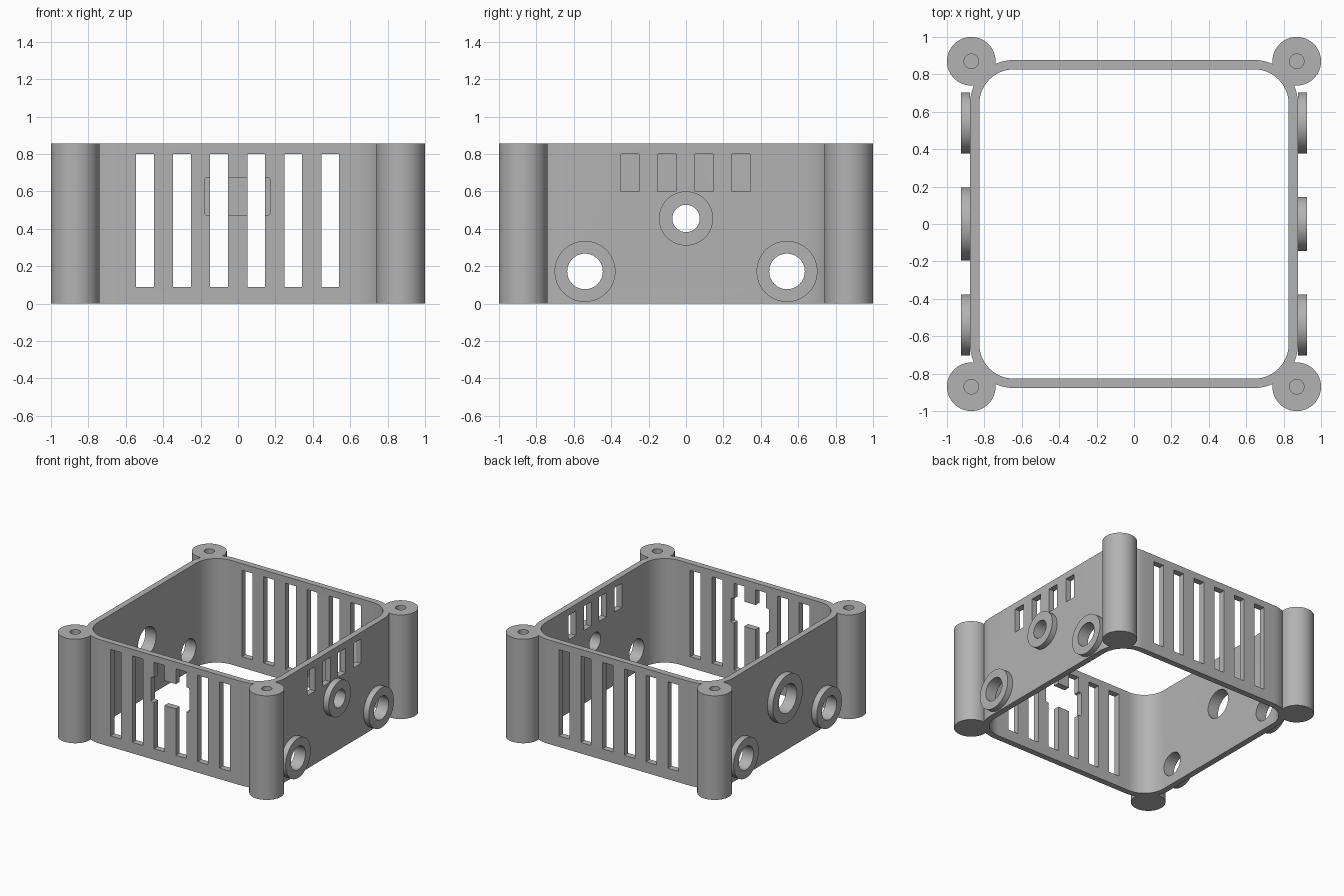
import bpy, bmesh, math
from mathutils import Matrix, Vector

if "Cube" in bpy.data.objects:
    bpy.data.objects.remove(bpy.data.objects["Cube"], do_unlink=True)

HEIGHT, OUTER, WALL = 0.855, 0.877, 0.05
POST, POST_R = 0.87, 0.13

grey = bpy.data.materials.new("plain grey")
grey.use_nodes = True
colour = (0.45, 0.45, 0.45, 1)
grey.diffuse_color = colour
grey.node_tree.nodes["Principled BSDF"].inputs["Base Color"].default_value = colour


def make_object(name, bm):
    bmesh.ops.recalc_face_normals(bm, faces=bm.faces)
    mesh = bpy.data.meshes.new(name)
    bm.to_mesh(mesh)
    bm.free()
    mesh.materials.append(grey)
    obj = bpy.data.objects.new(name, mesh)
    bpy.context.collection.objects.link(obj)
    return obj


def rounded_square(half, radius, steps=16):
    c = half - radius
    points = []
    for quarter, (sx, sy) in enumerate([(1, 1), (-1, 1), (-1, -1), (1, -1)]):
        for i in range(steps + 1):
            a = (quarter + i / steps) * math.pi / 2
            points.append((sx * c + radius * math.cos(a), sy * c + radius * math.sin(a)))
    return points


def add_prism(bm, points, z0, z1):
    low = [bm.verts.new((x, y, z0)) for x, y in points]
    high = [bm.verts.new((x, y, z1)) for x, y in points]
    bm.faces.new(low[::-1])
    bm.faces.new(high)
    for i in range(len(points)):
        j = (i + 1) % len(points)
        bm.faces.new((low[i], low[j], high[j], high[i]))


def prism(name, points, z0, z1):
    bm = bmesh.new()
    add_prism(bm, points, z0, z1)
    return make_object(name, bm)


def box(name, centre, size):
    bm = bmesh.new()
    bmesh.ops.create_cube(bm, size=1, matrix=Matrix.Translation(centre) @ Matrix.Diagonal((*size, 1)))
    return make_object(name, bm)


def cylinder(name, centre, radius, depth, axis="Z"):
    turn = Matrix.Rotation(math.pi / 2, 4, "Y") if axis == "X" else Matrix()
    bm = bmesh.new()
    bmesh.ops.create_cone(bm, cap_ends=True, segments=64, radius1=radius, radius2=radius,
                          depth=depth, matrix=Matrix.Translation(centre) @ turn)
    return make_object(name, bm)


def combine(target, tool, operation):
    mod = target.modifiers.new(operation.lower(), "BOOLEAN")
    mod.operation, mod.object, mod.solver = operation, tool, "EXACT"
    bpy.context.view_layer.objects.active = target
    bpy.ops.object.modifier_apply(modifier=mod.name)
    bpy.data.objects.remove(tool, do_unlink=True)


def finish(obj):
    bpy.ops.object.select_all(action="DESELECT")
    obj.select_set(True)
    bpy.context.view_layer.objects.active = obj
    bpy.ops.object.shade_smooth_by_angle(angle=math.radians(30))


# Wall with rounded corners, joined to four screw posts
frame = prism("enclosure_frame", rounded_square(OUTER, 0.235), 0, HEIGHT)
for sx in (-1, 1):
    for sy in (-1, 1):
        post = cylinder("post", (sx * POST, sy * POST, HEIGHT / 2), POST_R, HEIGHT)
        combine(frame, post, "UNION")
combine(frame, prism("cavity", rounded_square(OUTER - WALL, 0.185), -0.1, HEIGHT + 0.1), "DIFFERENCE")

# Blind screw holes in the post tops
for sx in (-1, 1):
    for sy in (-1, 1):
        combine(frame, cylinder("screw_hole", (sx * POST, sy * POST, HEIGHT), 0.039, 0.8), "DIFFERENCE")

# Tall ventilation slots through front and back
for i in range(6):
    x = (i - 2.5) * 0.198 - 0.002
    combine(frame, box("vent_slot", (x, 0, 0.445), (0.095, 3, 0.71)), "DIFFERENCE")

# Short ventilation slots on one side
for i in range(4):
    y = (i - 1.5) * 0.198 - 0.002
    combine(frame, box("side_slot", (OUTER, y, 0.70), (0.3, 0.097, 0.20)), "DIFFERENCE")

# Connector opening in the front, with softened corners
opening = box("connector_opening", (-0.003, -OUTER, 0.573), (0.348, 0.3, 0.203))
bm = bmesh.new()
bm.from_mesh(opening.data)
edges = [e for e in bm.edges if abs((e.verts[0].co - e.verts[1].co).y) > 0.1]
bmesh.ops.bevel(bm, geom=edges, offset=0.012, segments=3, affect="EDGES", profile=0.5)
bm.to_mesh(opening.data)
bm.free()
combine(frame, opening, "DIFFERENCE")

# Cable grommets: side, y, z, outer radius, hole radius
for sx, side in ((1, "left"), (-1, "right")):
    middle = (0.145, 0.073) if sx > 0 else (0.195, 0.117)
    ports = [("front", -0.54, 0.172, 0.163, 0.095),
             ("middle", 0, 0.455, *middle),
             ("back", 0.54, 0.172, 0.163, 0.095)]
    for place, y, z, radius, hole in ports:
        bore = Vector((sx * OUTER, y, z))
        combine(frame, cylinder("bore", bore, hole, 0.3, "X"), "DIFFERENCE")
        ring = cylinder(f"{side}_{place}_grommet", bore + Vector((sx * 0.024, 0, 0)), radius, 0.048, "X")
        combine(ring, cylinder("bore", bore, hole, 0.3, "X"), "DIFFERENCE")
        finish(ring)

finish(frame)
